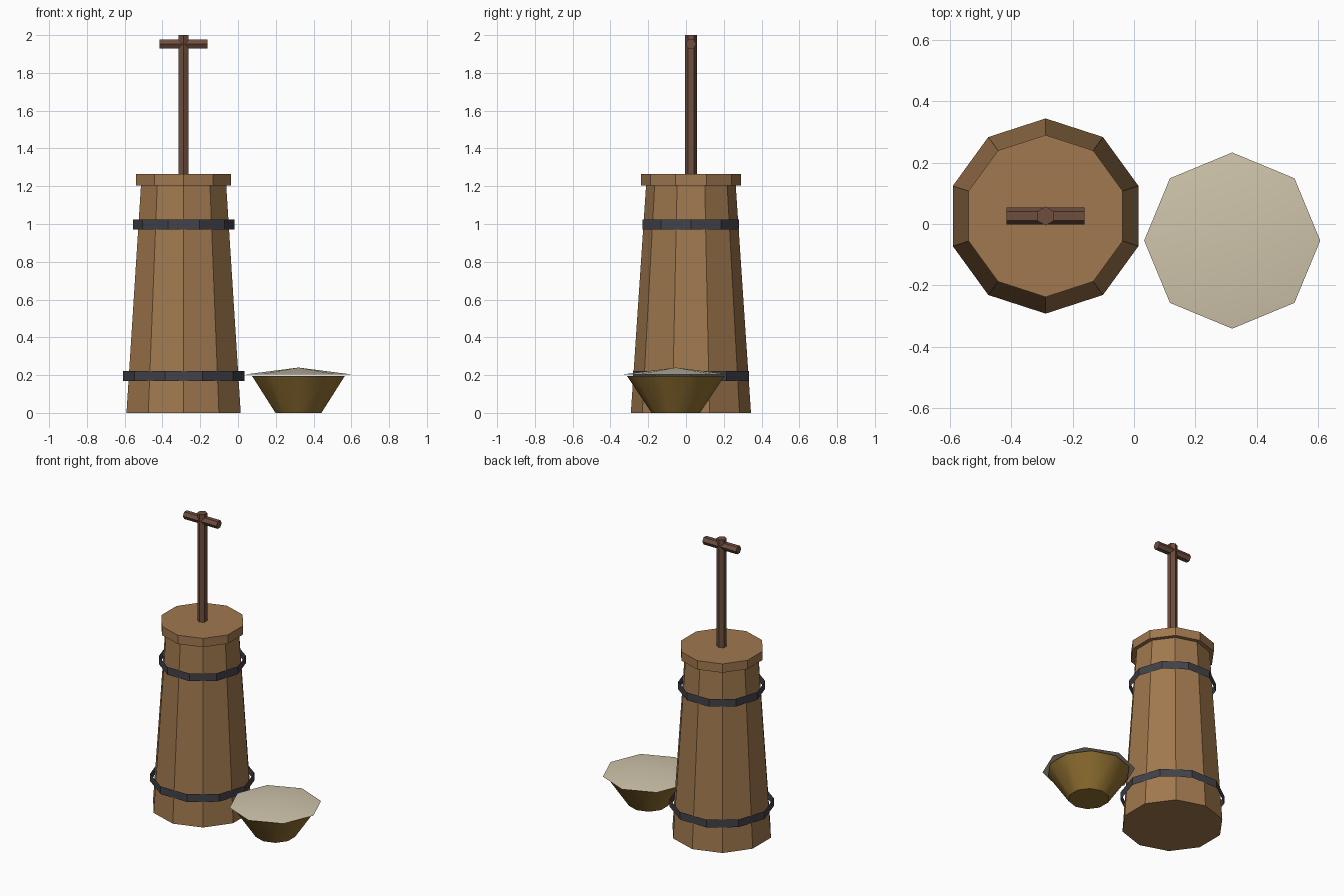
import bpy, bmesh, math
from mathutils import Matrix

if "Cube" in bpy.data.objects:
    bpy.data.objects.remove(bpy.data.objects["Cube"])


def material(name, srgb):
    m = bpy.data.materials.new(name)
    lin = [((c / 255 + 0.055) / 1.055) ** 2.4 for c in srgb]
    m.diffuse_color = (*lin, 1)
    m.use_nodes = True
    m.node_tree.nodes["Principled BSDF"].inputs["Base Color"].default_value = m.diffuse_color
    return m


WOOD = material("oak wood", (160, 120, 78))
DARK = material("dark wood", (110, 78, 62))
IRON = material("iron", (66, 66, 74))
BRASS = material("ochre clay", (146, 113, 50))
CREAM = material("cream", (206, 196, 170))


def frustum(name, mat, sides, r1, r2, z1, z2, xy, turn=math.pi / 2, caps=True, smooth=False):
    """Upright frustum with its first corner at angle `turn`."""
    bm = bmesh.new()
    rings = []
    for r, z in ((r1, z1), (r2, z2)):
        n = sides if r > 0 else 1
        rings.append([bm.verts.new((r * math.cos(turn + math.tau * i / sides),
                                    r * math.sin(turn + math.tau * i / sides), z)) for i in range(n)])
    low, high = rings
    for i in range(sides):
        j = (i + 1) % sides
        if len(high) == 1:
            bm.faces.new((low[i], low[j], high[0]))
        else:
            bm.faces.new((low[i], low[j], high[j], high[i]))
    if caps:
        bm.faces.new(low[::-1])
        if len(high) > 1:
            bm.faces.new(high)
    mesh = bpy.data.meshes.new(name)
    bm.to_mesh(mesh)
    bm.free()
    mesh.materials.append(mat)
    ob = bpy.data.objects.new(name, mesh)
    ob.location = (*xy, 0)
    bpy.context.collection.objects.link(ob)
    if smooth:
        bpy.ops.object.select_all(action='DESELECT')
        ob.select_set(True)
        bpy.context.view_layer.objects.active = ob
        bpy.ops.object.shade_smooth_by_angle(angle=math.radians(40))
    return ob


TUB = (-0.288, 0.026)
BOWL = (0.32, -0.054)

# Tapered ten-sided tub with overhanging lid
frustum("tub", WOOD, 10, 0.318, 0.237, 0, 1.21, TUB)
frustum("lid", WOOD, 10, 0.264, 0.264, 1.205, 1.265, TUB)

# Open sheet hoops, turned half a side against the staves
frustum("lower_hoop", IRON, 10, 0.322, 0.322, 0.17, 0.223, TUB, turn=0, caps=False)
frustum("upper_hoop", IRON, 10, 0.269, 0.269, 0.97, 1.023, TUB, turn=0, caps=False)

# Plunger rod and crossbar
frustum("plunger_rod", DARK, 6, 0.031, 0.031, 1.2, 2.0, TUB)
bar = frustum("crossbar", DARK, 6, 0.028, 0.028, -0.127, 0.127, (0, 0))
bar.data.transform(Matrix.Rotation(math.pi / 2, 4, 'Y'))
bar.location = (*TUB, 1.953)

# Bowl with a shallow mound on top
frustum("bowl", BRASS, 10, 0.128, 0.258, 0, 0.195, BOWL, smooth=True)
frustum("bowl_filling", CREAM, 8, 0.287, 0, 0.203, 0.24, BOWL, caps=False, smooth=True)
